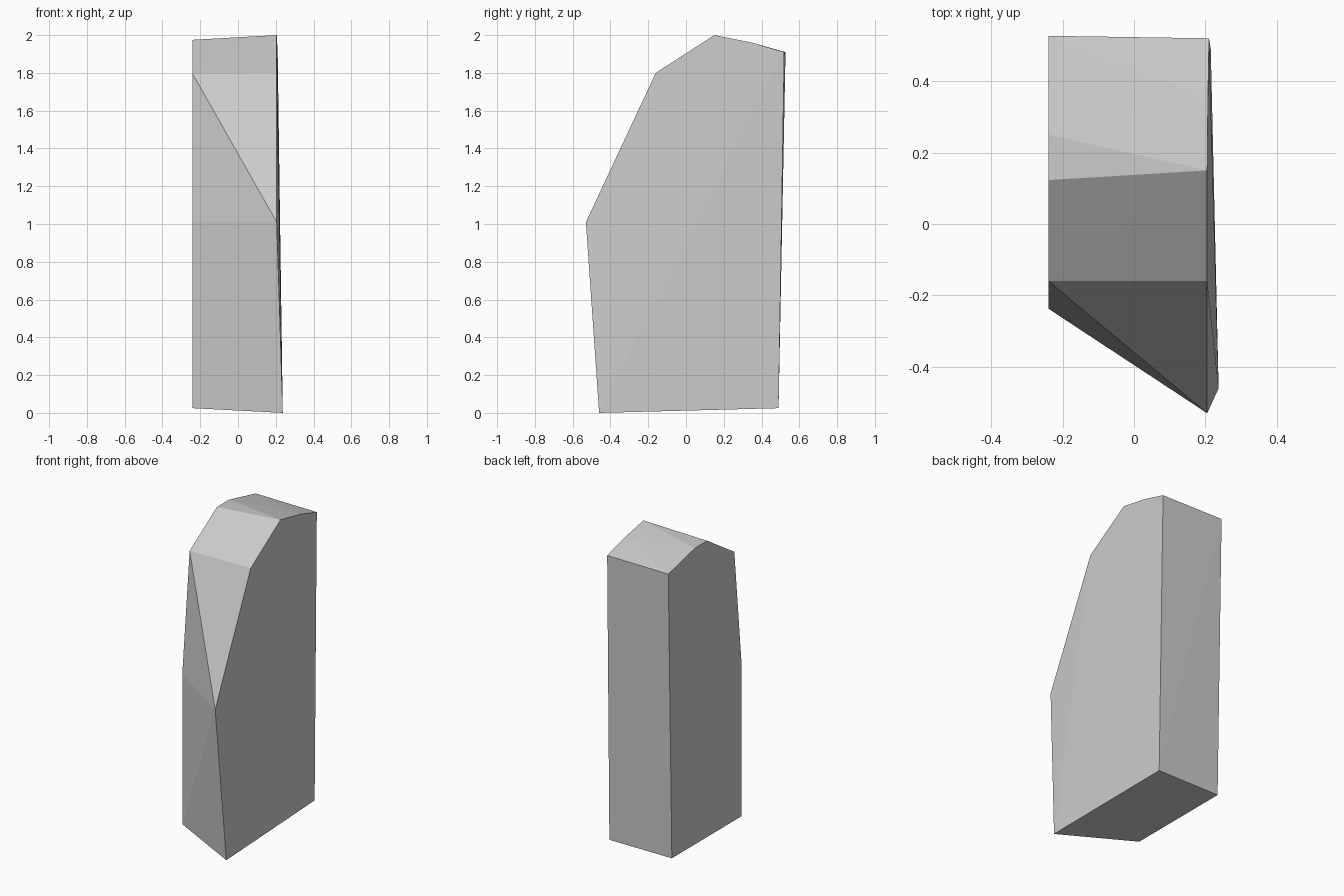
import bpy, bmesh

if "Cube" in bpy.data.objects:
    bpy.data.objects.remove(bpy.data.objects["Cube"])

# Side outlines as (x, y, z), walked from the bottom front up and over to the bottom back
right_outline = [
    (0.237, -0.46, 0.0), (0.205, -0.53, 1.01), (0.205, -0.16, 1.80),
    (0.205, 0.15, 2.0), (0.207, 0.35, 1.96), (0.21, 0.52, 1.91), (0.215, 0.49, 0.025),
]
left_outline = [
    (-0.24, y, z) for y, z in [
        (-0.237, 0.025), (-0.237, 1.01), (-0.16, 1.795),
        (0.123, 1.975), (0.25, 1.975), (0.527, 1.91), (0.49, 0.025),
    ]
]

# Faceted slab: skin the two side outlines into one closed convex block
bm = bmesh.new()
for point in right_outline + left_outline:
    bm.verts.new(point)
bmesh.ops.convex_hull(bm, input=bm.verts[:])

# Merge the truly flat triangles back into larger faces
bmesh.ops.dissolve_limit(bm, angle_limit=0.005, verts=bm.verts[:], edges=bm.edges[:])
bmesh.ops.recalc_face_normals(bm, faces=bm.faces[:])

mesh = bpy.data.meshes.new("stone_slab")
bm.to_mesh(mesh)
bm.free()
slab = bpy.data.objects.new("stone_slab", mesh)
bpy.context.collection.objects.link(slab)
